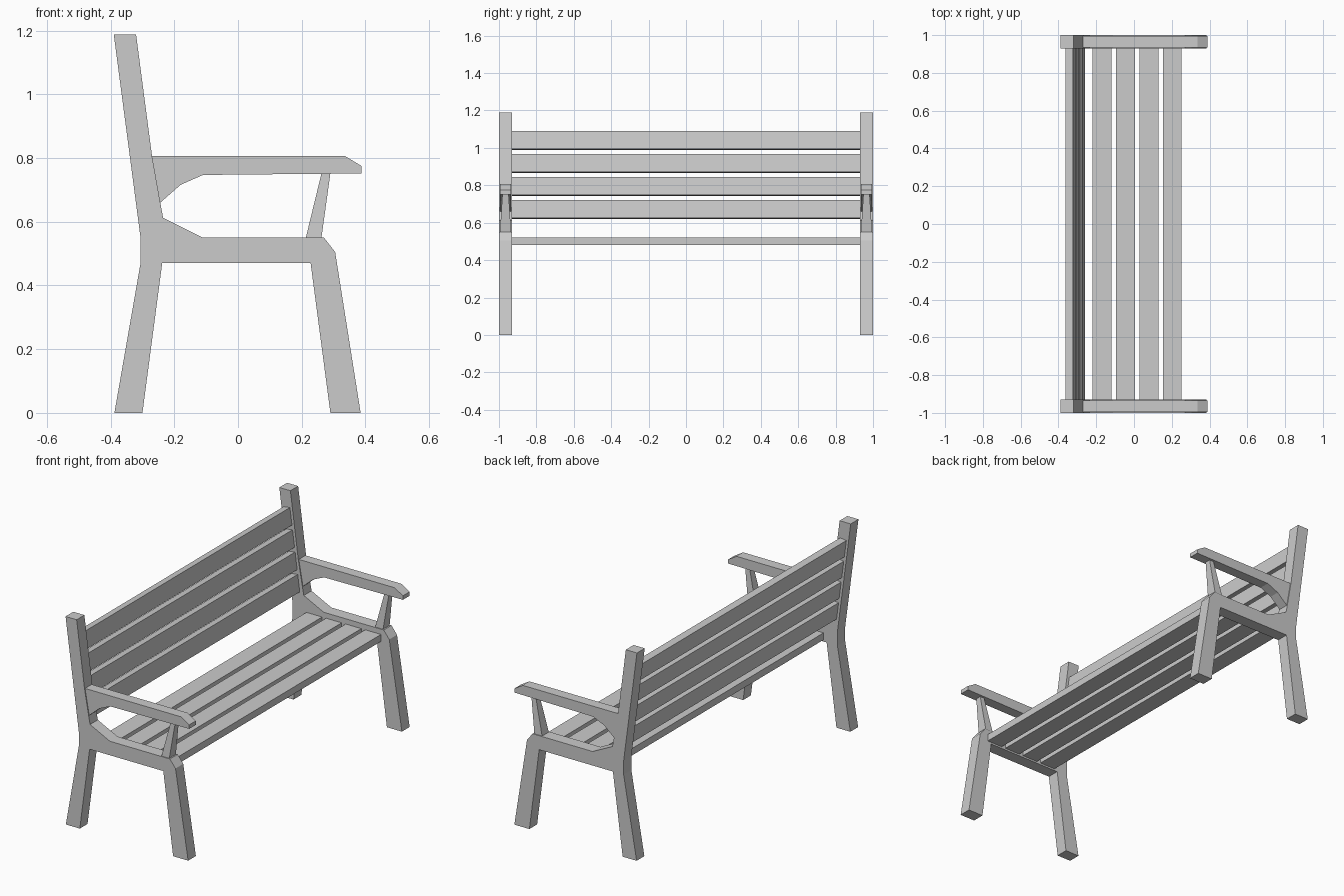
import bpy, bmesh, math

if "Cube" in bpy.data.objects:
    bpy.data.objects.remove(bpy.data.objects["Cube"])

def extrude_profile(name, pts, y0, y1):
    """Solid from an XZ outline between two y positions."""
    bm = bmesh.new()
    face = bm.faces.new([bm.verts.new((x, y0, z)) for x, z in pts])
    ext = bmesh.ops.extrude_face_region(bm, geom=[face])
    for v in ext["geom"]:
        if isinstance(v, bmesh.types.BMVert):
            v.co.y = y1
    bmesh.ops.recalc_face_normals(bm, faces=bm.faces)
    me = bpy.data.meshes.new(name)
    bm.to_mesh(me)
    bm.free()
    ob = bpy.data.objects.new(name, me)
    bpy.context.collection.objects.link(ob)
    return ob

def box(name, loc, size, tilt=0):
    bpy.ops.mesh.primitive_cube_add(size=1, location=loc, rotation=(0, tilt, 0))
    ob = bpy.context.object
    ob.name = name
    ob.scale = size
    return ob

# Legs, seat rail and back post in one outline
frame = [(-0.388, 0), (-0.30, 0), (-0.238, 0.47), (0.228, 0.47), (0.29, 0),
         (0.385, 0), (0.305, 0.505), (0.27, 0.55), (-0.11, 0.55),
         (-0.235, 0.612), (-0.244, 0.66), (-0.27, 0.807), (-0.32, 1.188),
         (-0.39, 1.188), (-0.306, 0.55), (-0.306, 0.47)]
# Armrest with curved bracket
arm = [(-0.27, 0.807), (0.335, 0.807), (0.388, 0.775), (0.388, 0.752),
       (-0.11, 0.747), (-0.18, 0.716), (-0.244, 0.66)]
# Arm support, wider at the foot
post = [(0.213, 0.55), (0.262, 0.55), (0.29, 0.752), (0.262, 0.752)]

for side, s in (("left", -1), ("right", 1)):
    extrude_profile(f"side_frame_{side}", frame, s * 0.93, s * 1.0)
    extrude_profile(f"armrest_{side}", arm, s * 0.935, s * 0.995)
    p = extrude_profile(f"arm_support_{side}", post, s * 0.935, s * 0.995)
    for v in p.data.vertices:
        if v.co.z > 0.7:
            v.co.y = s * 0.965 + (v.co.y - s * 0.965) * 0.55

# Seat slats
for i in range(4):
    box(f"seat_slat_{i + 1}", (-0.169 + 0.124 * i, 0, 0.50), (0.099, 1.86, 0.04))

# Back slats, tilted with the back post
tilt = math.radians(7.6)
for i in range(4):
    z = 0.671 + 0.123 * i
    x = -0.287 - (z - 0.671) * math.tan(tilt)
    box(f"back_slat_{i + 1}", (x, 0, z), (0.04, 1.86, 0.098), -tilt)
